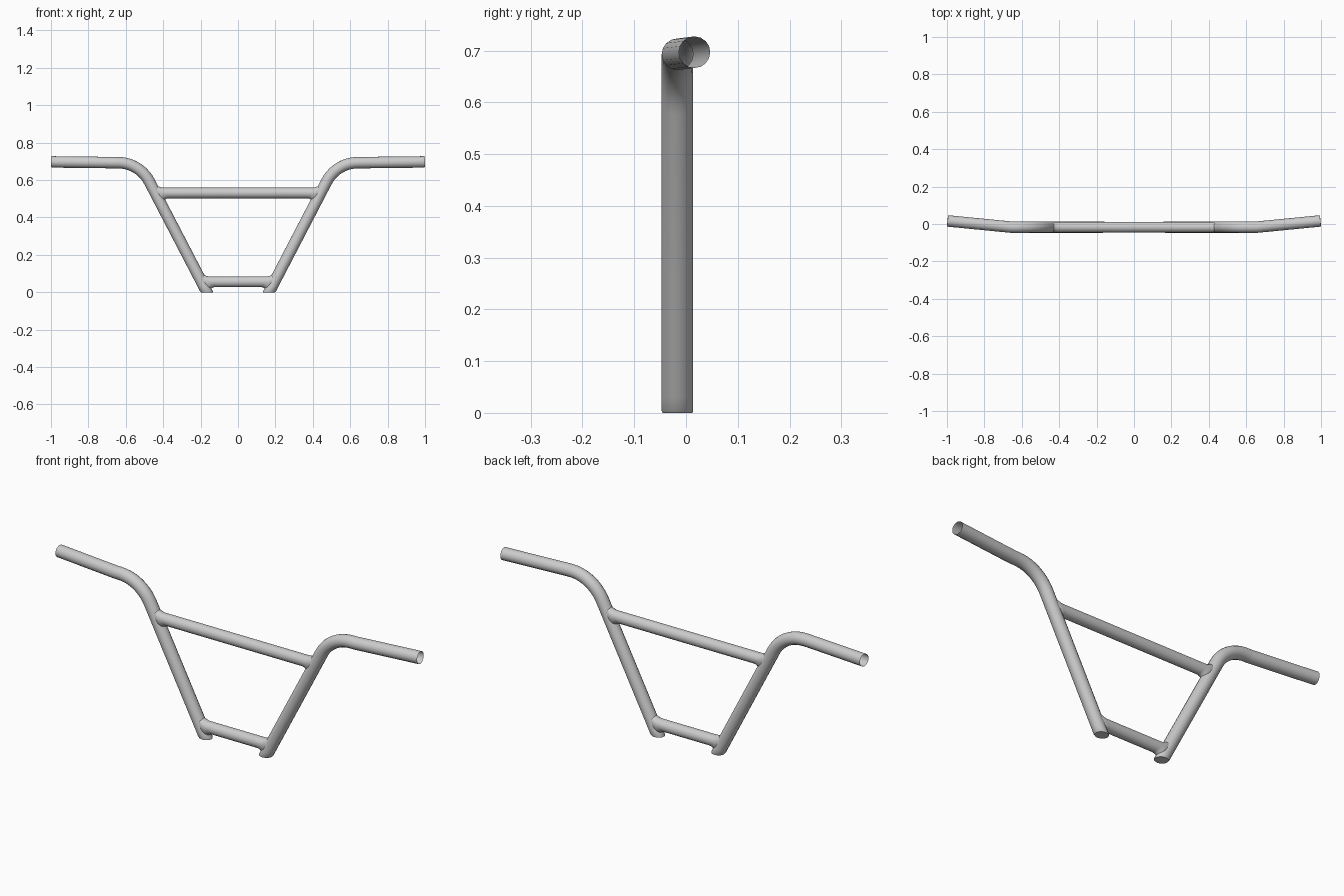
import bpy, bmesh, math
from mathutils import Vector

if "Cube" in bpy.data.objects:
    bpy.data.objects.remove(bpy.data.objects["Cube"])

SEG = 16
R = 0.0305            # main tube radius
YC = -0.0165          # depth of the flat middle section
SLOPE = 0.52          # outward lean of the legs (dx / dz)
FOOT_X = 0.166

steel = bpy.data.materials.new("grey_steel")
steel.diffuse_color = (0.6, 0.6, 0.6, 1)
steel.use_nodes = True
steel.node_tree.nodes["Principled BSDF"].inputs["Base Color"].default_value = steel.diffuse_color


def loft(name, rings, cap_start=False, mirror=False):
    """Skin a list of point rings into a smooth tube."""
    bm = bmesh.new()
    loops = [[bm.verts.new(p) for p in ring] for ring in rings]
    for a, b in zip(loops, loops[1:]):
        for i in range(SEG):
            j = (i + 1) % SEG
            bm.faces.new((a[i], a[j], b[j], b[i]))
    if cap_start:
        bm.faces.new(loops[0])
    bmesh.ops.recalc_face_normals(bm, faces=bm.faces)
    mesh = bpy.data.meshes.new(name)
    bm.to_mesh(mesh)
    bm.free()
    mesh.materials.append(steel)
    ob = bpy.data.objects.new(name, mesh)
    bpy.context.collection.objects.link(ob)
    if mirror:
        m = ob.modifiers.new("mirror", 'MIRROR')
        m.use_mirror_merge = False
    bpy.ops.object.select_all(action='DESELECT')
    ob.select_set(True)
    bpy.context.view_layer.objects.active = ob
    bpy.ops.object.shade_smooth_by_angle(angle=math.radians(40))
    return ob


def angles():
    return [2 * math.pi * i / SEG for i in range(SEG)]


def ring(c, t, r):
    """Circle of radius r around c, facing along t."""
    t = t.normalized()
    u = Vector((0, 1, 0)).cross(t).normalized()
    v = t.cross(u)
    return [c + r * (u * math.cos(a) + v * math.sin(a)) for a in angles()]


# Centreline of one side: leg, rounded shoulder, swept-back grip
foot = Vector((FOOT_X, YC, 0))
leg_dir = Vector((SLOPE, 0, 1)).normalized()
top_z = 0.693
corner = Vector((FOOT_X + SLOPE * top_z, YC, top_z))
turn = math.atan2(leg_dir.z, leg_dir.x)
tangent = 0.115
bend_r = tangent / math.tan(turn / 2)
start = corner - leg_dir * tangent
centre = start + bend_r * Vector((leg_dir.z, 0, -leg_dir.x))
path = [foot + leg_dir * 0.3]
for k in range(11):
    a = math.pi / 2 + turn * (1 - k / 10)
    path.append(centre + bend_r * Vector((math.cos(a), 0, math.sin(a))))
path += [Vector((0.66, YC, top_z)), Vector((0.997, 0.0165, 0.697))]

# Foot rings are cut level with the floor, with a tiny rounded rim
rings = []
for z, s in ((0, 0.94), (0.004, 1), (0.03, 1)):
    c = foot + Vector((SLOPE * z, 0, z))
    pts = []
    for p in ring(c, leg_dir, R * s):
        pts.append(p - leg_dir * ((p.z - z) / leg_dir.z))
    rings.append(pts)
for i, p in enumerate(path):
    before = (p - path[i - 1]).normalized() if i else leg_dir
    after = (path[i + 1] - p).normalized() if i + 1 < len(path) else before
    rings.append(ring(p, before + after, R))
loft("bent_side_tube", rings, cap_start=True, mirror=True)


def crossbar(name, z, r):
    """Straight bar whose ends flare into welds along the leaning legs."""
    leg_x = FOOT_X + SLOPE * z
    stations = [(0.0, 0.044, 0.8), (0.022, 0.043, 1), (0.034, 0.036, 1),
                (0.043, 0.031, 1), (0.055, r, 1)]
    right = []
    for d, rz, ry in stations:
        right.append([Vector((leg_x - d + SLOPE * rz * math.sin(a),
                              YC + r * ry * math.cos(a),
                              z + rz * math.sin(a))) for a in angles()])
    left = [[Vector((-p.x, p.y, p.z)) for p in rg] for rg in reversed(right)]
    loft(name, right + left)


crossbar("upper_crossbar", 0.531, 0.0285)
crossbar("lower_crossbar", 0.056, 0.0285)
